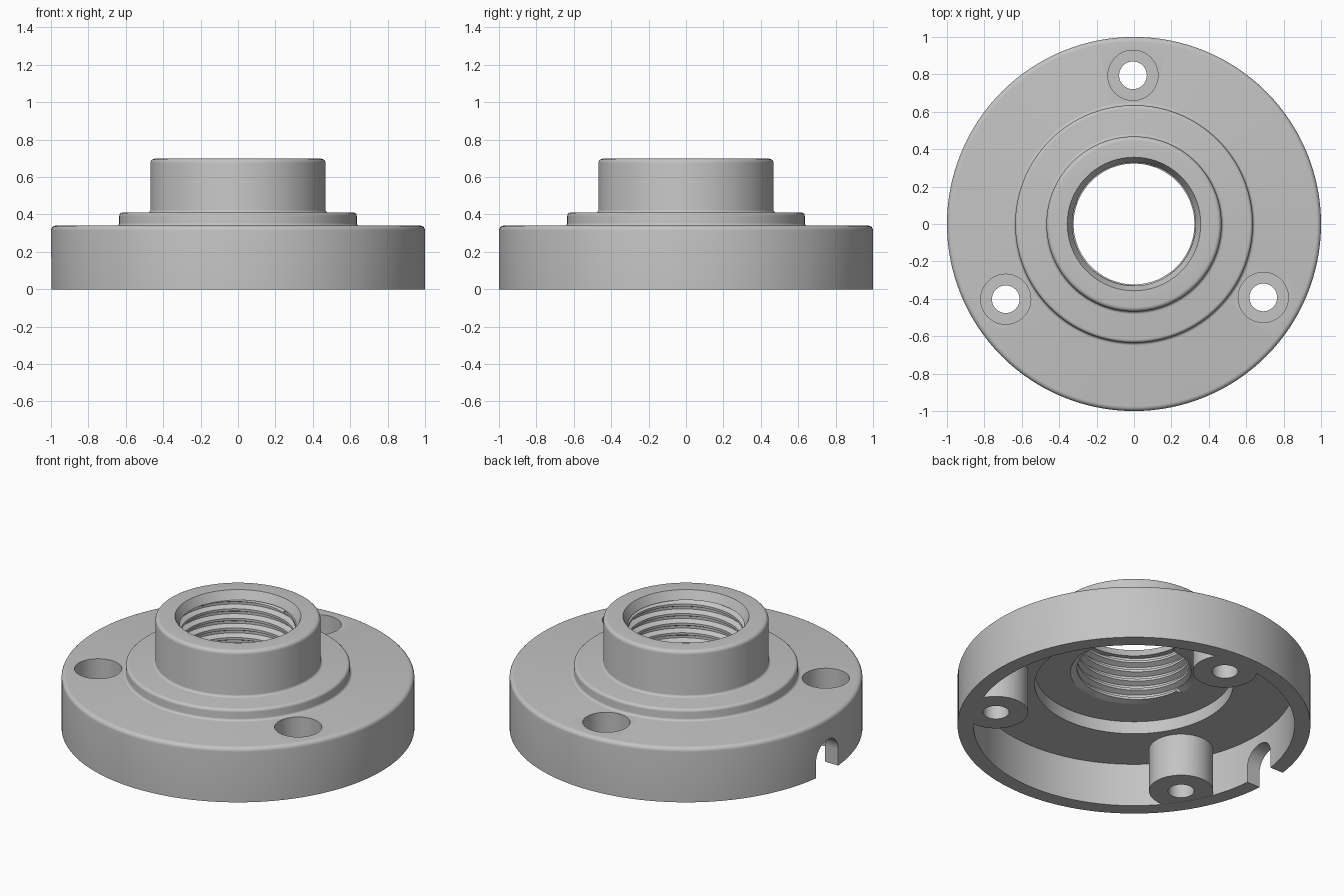
import bpy, bmesh
from math import sin, cos, pi, radians, tau

if "Cube" in bpy.data.objects:
    bpy.data.objects.remove(bpy.data.objects["Cube"])

SEGMENTS = 128
HOLE_ANGLES = [radians(90.4 + 120 * i) for i in range(3)]
HOLE_CIRCLE = 0.795

metal = bpy.data.materials.new("plain grey")
metal.use_nodes = True
metal.diffuse_color = (0.55, 0.55, 0.55, 1)
metal.node_tree.nodes["Principled BSDF"].inputs["Base Color"].default_value = (0.55, 0.55, 0.55, 1)


def make_object(name, bm):
    mesh = bpy.data.meshes.new(name)
    bm.to_mesh(mesh)
    bm.free()
    mesh.materials.append(metal)
    obj = bpy.data.objects.new(name, mesh)
    bpy.context.collection.objects.link(obj)
    return obj


def arc(cx, cz, r, start, end, steps=5):
    angles = [radians(start + (end - start) * i / steps) for i in range(steps + 1)]
    return [(cx + r * cos(a), cz + r * sin(a)) for a in angles]


def lathe(name, profile):
    # Closed profile of (radius, height) points turned about z
    bm = bmesh.new()
    rings = []
    for s in range(SEGMENTS):
        a = tau * s / SEGMENTS
        rings.append([bm.verts.new((r * cos(a), r * sin(a), z)) for r, z in profile])
    n = len(profile)
    for s in range(SEGMENTS):
        a, b = rings[s], rings[(s + 1) % SEGMENTS]
        for i in range(n):
            j = (i + 1) % n
            bm.faces.new((a[i], b[i], b[j], a[j]))
    bmesh.ops.recalc_face_normals(bm, faces=bm.faces)
    return make_object(name, bm)


def prism(name, outline, depth):
    # Outline of 3D points pushed along a depth vector
    bm = bmesh.new()
    face = bm.faces.new([bm.verts.new(p) for p in outline])
    ext = bmesh.ops.extrude_face_region(bm, geom=[face], use_keep_orig=True)
    moved = [v for v in ext["geom"] if isinstance(v, bmesh.types.BMVert)]
    bmesh.ops.translate(bm, verts=moved, vec=depth)
    bmesh.ops.recalc_face_normals(bm, faces=bm.faces)
    return make_object(name, bm)


def post(name, angle, radius, z0, z1):
    cx, cy = HOLE_CIRCLE * cos(angle), HOLE_CIRCLE * sin(angle)
    outline = [(cx + radius * cos(tau * i / 48), cy + radius * sin(tau * i / 48), z0)
               for i in range(48)]
    return prism(name, outline, (0, 0, z1 - z0))


def combine(target, tool, operation):
    tool.hide_render = True
    mod = target.modifiers.new(operation.lower(), "BOOLEAN")
    mod.operation = operation
    mod.solver = "EXACT"
    mod.object = tool
    bpy.context.view_layer.objects.active = target
    bpy.ops.object.modifier_apply(modifier=mod.name)
    bpy.data.objects.remove(tool)


# Flange, raised step and hub, hollow underneath
profile = [(0.91, 0), (1, 0)]
profile += arc(0.975, 0.315, 0.025, 0, 90)
profile += arc(0.65, 0.355, 0.015, 270, 180)
profile += arc(0.617, 0.392, 0.018, 0, 90)
profile += arc(0.483, 0.425, 0.015, 270, 180)
profile += arc(0.445, 0.675, 0.023, 0, 90)
profile += [(0.357, 0.698), (0.33, 0.645), (0.36, 0.645), (0.36, 0.348)]
profile += [(0.5625, 0.348), (0.5625, 0.27), (0.91, 0.27)]
body = lathe("flange_body", profile)

# Screw posts with counterbored holes
for a in HOLE_ANGLES:
    combine(body, post("screw_post", a, 0.182, 0.002, 0.3), "UNION")
for a in HOLE_ANGLES:
    combine(body, post("counterbore", a, 0.134, 0.12, 0.5), "DIFFERENCE")
    combine(body, post("screw_hole", a, 0.074, -0.1, 0.3), "DIFFERENCE")

# Arched cable notch through the rim
arch = [(-1.2, 0.13, -0.1)]
arch += [(-1.2, 0.025 + y, z) for y, z in arc(0, 0.1, 0.105, 0, 180, 24)]
arch += [(-1.2, -0.08, -0.1)]
combine(body, prism("notch", arch, (0.37, 0, 0)), "DIFFERENCE")

# Helical thread lining the bore
bm = bmesh.new()
low, high, pitch = 0.348, 0.645, 0.06
tooth = [0.353, 0.353, 0.323, 0.323]
columns = []
for s in range(SEGMENTS + 1):
    a = tau * s / SEGMENTS
    column = []
    for k in range(-4, 22):
        z = low + (k / 4 + s / SEGMENTS) * pitch
        r = tooth[k % 4]
        if z <= low or z >= high:
            z, r = min(max(z, low), high), 0.36
        column.append(bm.verts.new((r * cos(a), r * sin(a), z)))
    columns.append(column)
for a, b in zip(columns, columns[1:]):
    for k in range(len(a) - 1):
        bm.faces.new((a[k], a[k + 1], b[k + 1], b[k]))
bmesh.ops.remove_doubles(bm, verts=bm.verts, dist=0.00005)
thread = make_object("bore_thread", bm)

# Smooth shading with crisp edges
bpy.ops.object.select_all(action="DESELECT")
for obj in (body, thread):
    obj.select_set(True)
bpy.context.view_layer.objects.active = body
bpy.ops.object.shade_smooth_by_angle(angle=radians(32))
